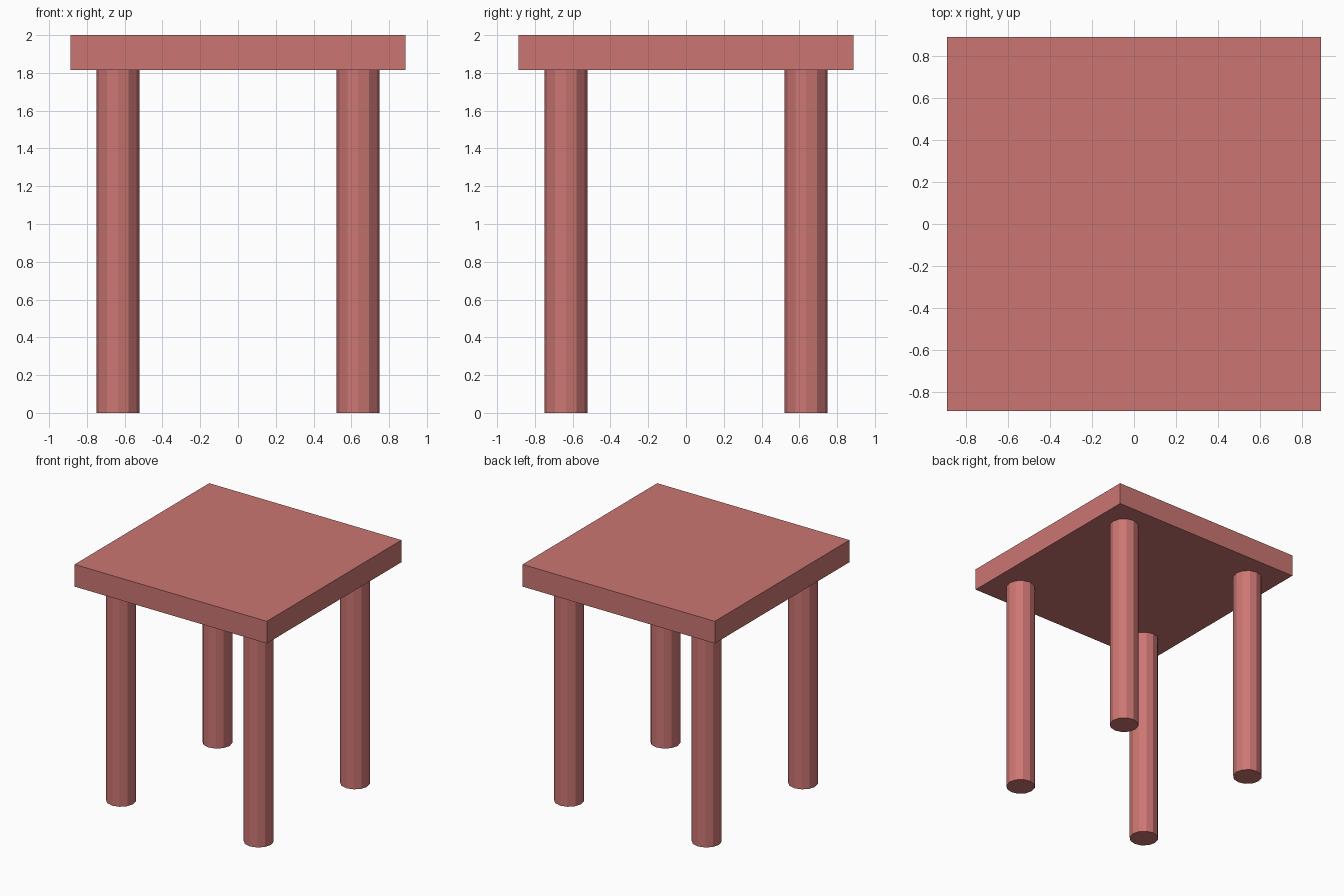
import bpy

# Remove the default cube
default = bpy.data.objects.get("Cube")
if default:
    bpy.data.objects.remove(default, do_unlink=True)

WIDTH = 1.776
HEIGHT = 2.0
SEAT_BOTTOM = 1.815
LEG_OFFSET = 0.636
LEG_RADIUS = 0.114
LEG_SIDES = 12

# Single painted colour
colour = (0.6, 0.18, 0.17, 1.0)
paint = bpy.data.materials.new("dusty_red")
paint.use_nodes = True
paint.diffuse_color = colour
paint.node_tree.nodes["Principled BSDF"].inputs["Base Color"].default_value = colour


def finish(name):
    obj = bpy.context.object
    obj.name = name
    obj.data.name = name
    obj.data.materials.append(paint)
    return obj


# Square seat slab
thickness = HEIGHT - SEAT_BOTTOM
bpy.ops.mesh.primitive_cube_add(size=1, location=(0, 0, SEAT_BOTTOM + thickness / 2))
seat = finish("seat")
seat.scale = (WIDTH, WIDTH, thickness)
bpy.ops.object.transform_apply(location=False, rotation=False, scale=True)

# Four faceted round legs
for depth_name, sy in (("front", -1), ("back", 1)):
    for side_name, sx in (("right", -1), ("left", 1)):
        bpy.ops.mesh.primitive_cylinder_add(
            vertices=LEG_SIDES, radius=LEG_RADIUS, depth=SEAT_BOTTOM,
            location=(sx * LEG_OFFSET, sy * LEG_OFFSET, SEAT_BOTTOM / 2))
        finish(f"{depth_name}_{side_name}_leg")
